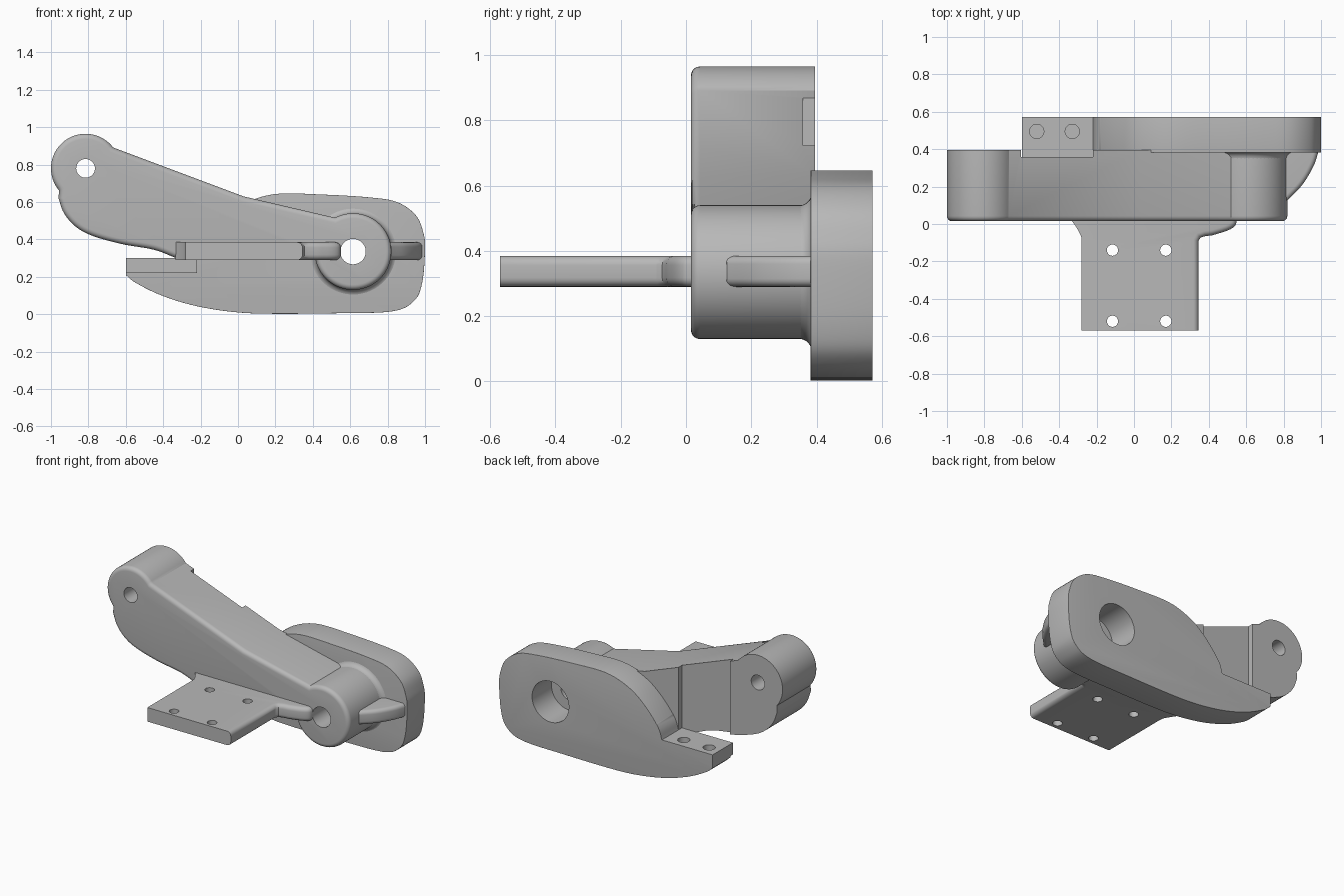
import bpy, bmesh, math
from mathutils import Vector

if "Cube" in bpy.data.objects:
    bpy.data.objects.remove(bpy.data.objects["Cube"], do_unlink=True)

grey = bpy.data.materials.new("light_grey")
grey.use_nodes = True
grey.diffuse_color = (0.48, 0.48, 0.48, 1)
grey.node_tree.nodes["Principled BSDF"].inputs["Base Color"].default_value = grey.diffuse_color

PIVOT = (0.615, 0.335)
END = (-0.815, 0.78)


def arc(centre, radius, start, stop, steps=40):
    angles = [math.radians(start + (stop - start) * i / steps) for i in range(steps + 1)]
    return [(centre[0] + radius * math.cos(a), centre[1] + radius * math.sin(a)) for a in angles]


def smooth(points, steps=6):
    """Catmull-Rom curve through a few points."""
    p = [Vector(q) for q in points]
    p = [2 * p[0] - p[1]] + p + [2 * p[-1] - p[-2]]
    out = []
    for a, b, c, d in zip(p, p[1:], p[2:], p[3:]):
        for i in range(steps):
            t = i / steps
            out.append(tuple(0.5 * (2 * b + (c - a) * t + (2 * a - 5 * b + 4 * c - d) * t * t
                                    + (3 * b - a - 3 * c + d) * t ** 3)))
    return out + [tuple(points[-1])]


def finish(name, bm):
    bmesh.ops.recalc_face_normals(bm, faces=bm.faces)
    mesh = bpy.data.meshes.new(name)
    bm.to_mesh(mesh)
    bm.free()
    mesh.materials.append(grey)
    obj = bpy.data.objects.new(name, mesh)
    bpy.context.collection.objects.link(obj)
    return obj


def prism(name, outline, lo, hi, axis="y", rounds=()):
    """Extrude an outline along y or z; rounds holds (offset, vertex test) pairs."""
    k = 1 if axis == "y" else 2
    place = (lambda u, v, w: (u, w, v)) if axis == "y" else (lambda u, v, w: (u, v, w))
    bm = bmesh.new()
    rings = [[bm.verts.new(place(u, v, w)) for u, v in outline] for w in (lo, hi)]
    n = len(outline)
    for ring in rings:
        bm.faces.new(ring)
    for i in range(n):
        j = (i + 1) % n
        bm.faces.new((rings[0][i], rings[0][j], rings[1][j], rings[1][i]))
    bmesh.ops.recalc_face_normals(bm, faces=bm.faces)
    for offset, test in rounds:
        edges = [e for e in bm.edges if all(test(v.co) for v in e.verts)
                 and abs(e.verts[0].co[k] - e.verts[1].co[k]) < 1e-5]
        bmesh.ops.bevel(bm, geom=edges, offset=offset, segments=5, profile=0.5,
                        affect="EDGES", clamp_overlap=True)
    return finish(name, bm)


def rect(x0, x1, y0, y1):
    return [(x0, y0), (x1, y0), (x1, y1), (x0, y1)]


def cut(obj, cutters):
    for c in cutters:
        mod = obj.modifiers.new("cut", "BOOLEAN")
        mod.operation, mod.solver, mod.object = "DIFFERENCE", "EXACT", c
        bpy.ops.object.select_all(action="DESELECT")
        bpy.context.view_layer.objects.active = obj
        obj.select_set(True)
        bpy.ops.object.modifier_apply(modifier=mod.name)


def hole(centre, radius, lo, hi, axis="y"):
    return prism("cutter", arc(centre, radius, 0, 352.5, 47), lo, hi, axis)


# Lever arm with a round boss at each end
arm_outline = (arc(END, 0.185, 37, 220)
               + smooth([(-0.96, 0.62), (-0.93, 0.54), (-0.87, 0.47), (-0.78, 0.42),
                         (-0.62, 0.375), (-0.45, 0.345), (-0.33, 0.3)])
               + [(0.4, 0.3)] + arc(PIVOT, 0.205, 193, 478, 60) + [(0.03, 0.63)])
arm = prism("lever_arm", arm_outline, 0.015, 0.395,
            rounds=[(0.03, lambda p: p.y < 0.02)])

# Back plate with a low shelf and a curved shoulder
plate_outline = (smooth([(-0.22, 0.3), (-0.19, 0.38), (-0.09, 0.5), (0.03, 0.59), (0.2, 0.643),
                         (0.45, 0.64), (0.7, 0.625), (0.85, 0.6), (0.95, 0.53), (0.99, 0.44),
                         (1.0, 0.35), (0.985, 0.17), (0.94, 0.07), (0.82, 0.015), (0.5, 0.005),
                         (0.15, 0.003), (-0.05, 0.015), (-0.25, 0.05), (-0.42, 0.105),
                         (-0.55, 0.17), (-0.6, 0.21)]) + [(-0.6, 0.3)])
plate = prism("back_plate", plate_outline, 0.382, 0.572, rounds=[
    (0.035, lambda p: p.y < 0.39 and (p.z < 0.29 or p.x > -0.18)),
    (0.012, lambda p: p.y > 0.565 and (p.z < 0.29 or p.x > -0.18))])
shelf = prism("shelf_lip", rect(-0.6, -0.22, 0.22, 0.3), 0.355, 0.45)

# Mounting tab with flared root
tab_outline = ([(-0.28, -0.57), (0.345, -0.57), (0.345, -0.09), (0.355, -0.073), (0.38, -0.065)]
               + smooth([(0.42, -0.06), (0.5, -0.035), (0.54, -0.01), (0.55, 0.02)], 3)
               + [(0.53, 0.06), (-0.335, 0.06)]
               + smooth([(-0.335, 0.02), (-0.31, -0.015), (-0.285, -0.06), (-0.28, -0.09)], 3))
tab = prism("mounting_tab", tab_outline, 0.29, 0.385, "z",
            [(0.03, lambda p: p.x > 0.34 and p.y < 0.03)])

# Side rib between the pivot boss and the plate
rib_outline = [(0.775, 0.12)] + smooth([(0.82, 0.125), (0.9, 0.21), (0.96, 0.31),
                                        (0.99, 0.4)]) + [(0.775, 0.4)]
rib = prism("side_rib", rib_outline, 0.29, 0.385, "z",
            [(0.025, lambda p: p.x > 0.8 and p.y < 0.405)])

# Flared collar where the pivot boss meets the plate
bm = bmesh.new()
rings = []
for i in range(6):
    a = math.radians(90 * i / 5)
    r, y = 0.204 + 0.04 * (1 - math.cos(a)), 0.345 + 0.04 * math.sin(a)
    rings.append([bm.verts.new((x, y, z)) for x, z in arc(PIVOT, r, 0, 354, 59)])
for a, b in zip(rings, rings[1:]):
    for i in range(60):
        bm.faces.new((a[i - 1], a[i], b[i], b[i - 1]))
collar = finish("pivot_collar", bm)

# Holes and the recess behind the arm
end_bore = hole(END, 0.05, -0.1, 0.7)
pivot_bore = hole(PIVOT, 0.068, -0.1, 0.7)
counterbore = hole(PIVOT, 0.138, 0.365, 0.7)
recess = prism("cutter", rect(-0.605, -0.22, 0.2995, 1.1), 0.358, 0.6)
shelf_holes = [hole((x, 0.495), 0.038, 0.2, 0.5, "z") for x in (-0.52, -0.33)]
tab_holes = [hole((x, y), 0.03, 0.1, 0.6, "z") for x in (-0.115, 0.17) for y in (-0.14, -0.52)]
cut(arm, [end_bore, pivot_bore, counterbore, recess])
cut(plate, [counterbore] + shelf_holes)
cut(tab, tab_holes)
for c in [end_bore, pivot_bore, counterbore, recess] + shelf_holes + tab_holes:
    bpy.data.objects.remove(c, do_unlink=True)

# Smooth curved surfaces, keep hard edges
bpy.ops.object.select_all(action="DESELECT")
for obj in (arm, plate, shelf, tab, rib, collar):
    obj.select_set(True)
    bpy.context.view_layer.objects.active = obj
bpy.ops.object.shade_smooth_by_angle(angle=math.radians(30))
